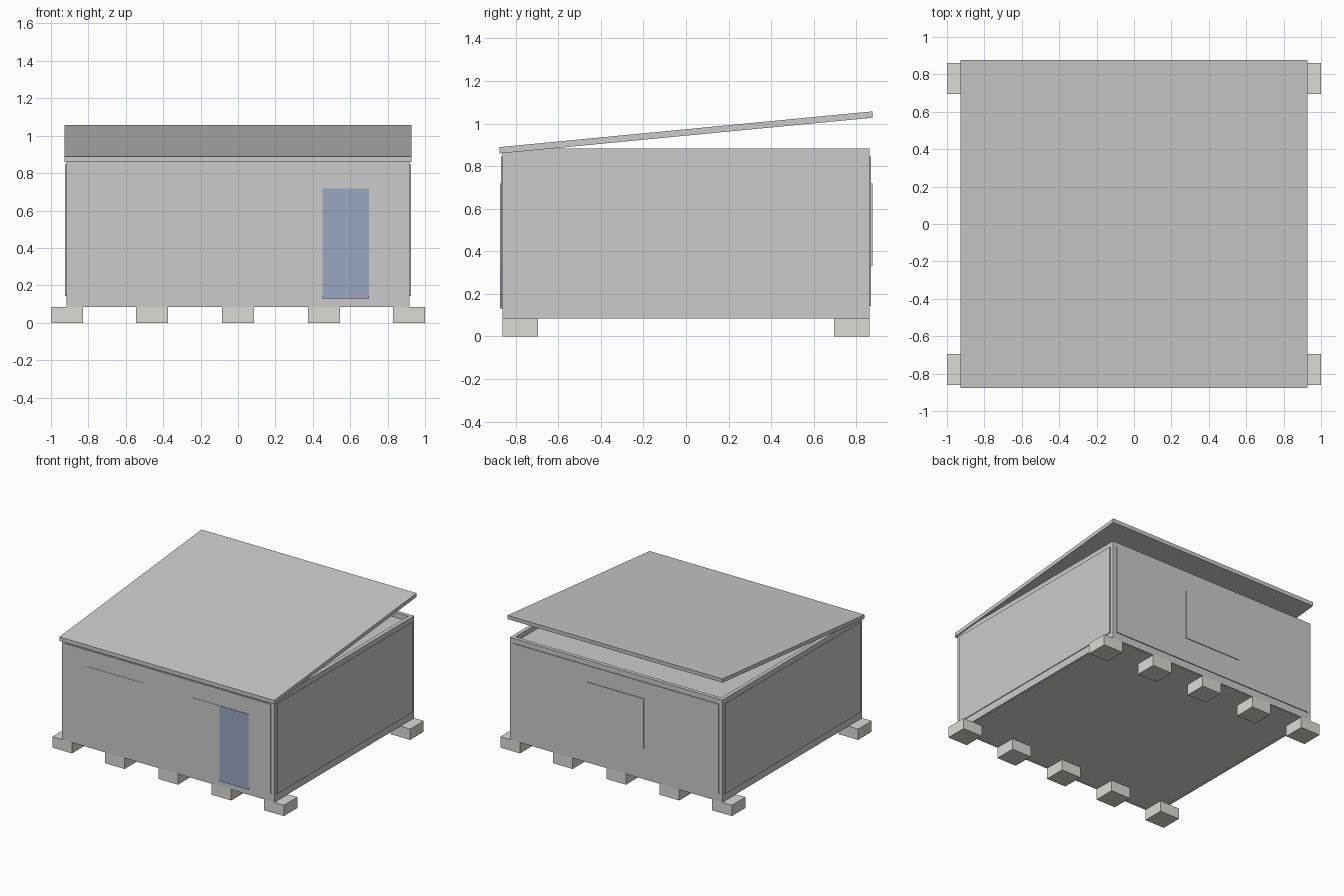
import bpy, bmesh
from mathutils import Vector

if "Cube" in bpy.data.objects:
    bpy.data.objects.remove(bpy.data.objects["Cube"])


def material(name, rgb):
    m = bpy.data.materials.new(name)
    m.diffuse_color = (*rgb, 1)
    m.use_nodes = True
    m.node_tree.nodes["Principled BSDF"].inputs["Base Color"].default_value = m.diffuse_color
    return m


concrete = material("concrete", (0.72, 0.70, 0.65))
blue = material("door_blue", (0.32, 0.38, 0.56))


def finish(name, bm, mat=None):
    bmesh.ops.recalc_face_normals(bm, faces=bm.faces)
    me = bpy.data.meshes.new(name)
    bm.to_mesh(me)
    bm.free()
    ob = bpy.data.objects.new(name, me)
    bpy.context.collection.objects.link(ob)
    if mat:
        me.materials.append(mat)
    return ob


def box(name, x, y, z, mat=None):
    bm = bmesh.new()
    bmesh.ops.create_cube(bm, size=1)
    for v in bm.verts:
        v.co = Vector([(a + b) / 2 + c * (b - a) for (a, b), c in zip((x, y, z), v.co)])
    return finish(name, bm, mat)


def span(a, b, s):
    return tuple(sorted((a * s, b * s)))


X, Y = 0.918, 0.862      # half size of the frame
Z0, Z1 = 0.085, 0.883    # bottom and top of the frame
PZ = (0.142, 0.845)      # height range of the wall panels
T = 0.03                 # frame thickness

# Foundation blocks in two rows
for s, row in ((-1, "front"), (1, "back")):
    for i, cx in enumerate((-0.915, -0.46, 0, 0.46, 0.915)):
        box(f"{row}_foundation_block_{i + 1}", (cx - 0.085, cx + 0.085),
            span(0.695, Y, s), (0, Z0), concrete)

# Floor and recessed ceiling
box("floor", (-X + T, X - T), (-Y + T, Y - T), (Z0, PZ[0]), concrete)
box("ceiling", (-X + T, X - T), (-Y + T, Y - T), (PZ[1] - 0.03, PZ[1]))

# Frame: sills and top rails run round the box, posts at the corners
for s, side in ((-1, "front"), (1, "back")):
    box(f"{side}_sill", (-X, X), span(Y - T, Y, s), (Z0, PZ[0]))
    box(f"{side}_top_rail", (-X, X), span(Y - T, Y, s), (PZ[1], Z1))
    for sx, hand in ((-1, "left"), (1, "right")):
        box(f"{side}_{hand}_post", span(X - T, X, sx), span(Y - T, Y, s), PZ)
for s, side in ((-1, "left"), (1, "right")):
    box(f"{side}_sill", span(X - T, X, s), (-Y + T, Y - T), (Z0, PZ[0]))
    box(f"{side}_top_rail", span(X - T, X, s), (-Y + T, Y - T), (PZ[1], Z1))

# Wall panels standing slightly proud of the frame
for s, a, b in ((-1, "front", "left"), (1, "back", "right")):
    box(f"{a}_wall_panel", (-X + T, X - T), span(Y - T, Y + 0.007, s), PZ)
    box(f"{b}_wall_panel", span(X - T, X + 0.006, s), (-Y + T, Y - T), PZ)

# Windows and door
WZ = (0.33, 0.718)
box("front_left_window", (-0.70, -0.215), (-0.872, -0.860), WZ)
box("front_right_window", (0.215, 0.70), (-0.872, -0.860), WZ)
box("back_window", (-0.245, 0.245), (0.860, 0.875), WZ)
box("door", (0.452, 0.70), (-0.873, -0.860), (0.13, 0.718), blue)

# Sloping roof, extruded from its side profile
bm = bmesh.new()
profile = [(-0.877, 0.859), (0.875, 1.027), (0.877, 1.057), (-0.877, 0.889)]
face = bm.faces.new([bm.verts.new((-0.928, y, z)) for y, z in profile])
ext = bmesh.ops.extrude_face_region(bm, geom=[face])["geom"]
bmesh.ops.translate(bm, vec=(1.856, 0, 0),
                    verts=[g for g in ext if isinstance(g, bmesh.types.BMVert)])
finish("roof", bm)
